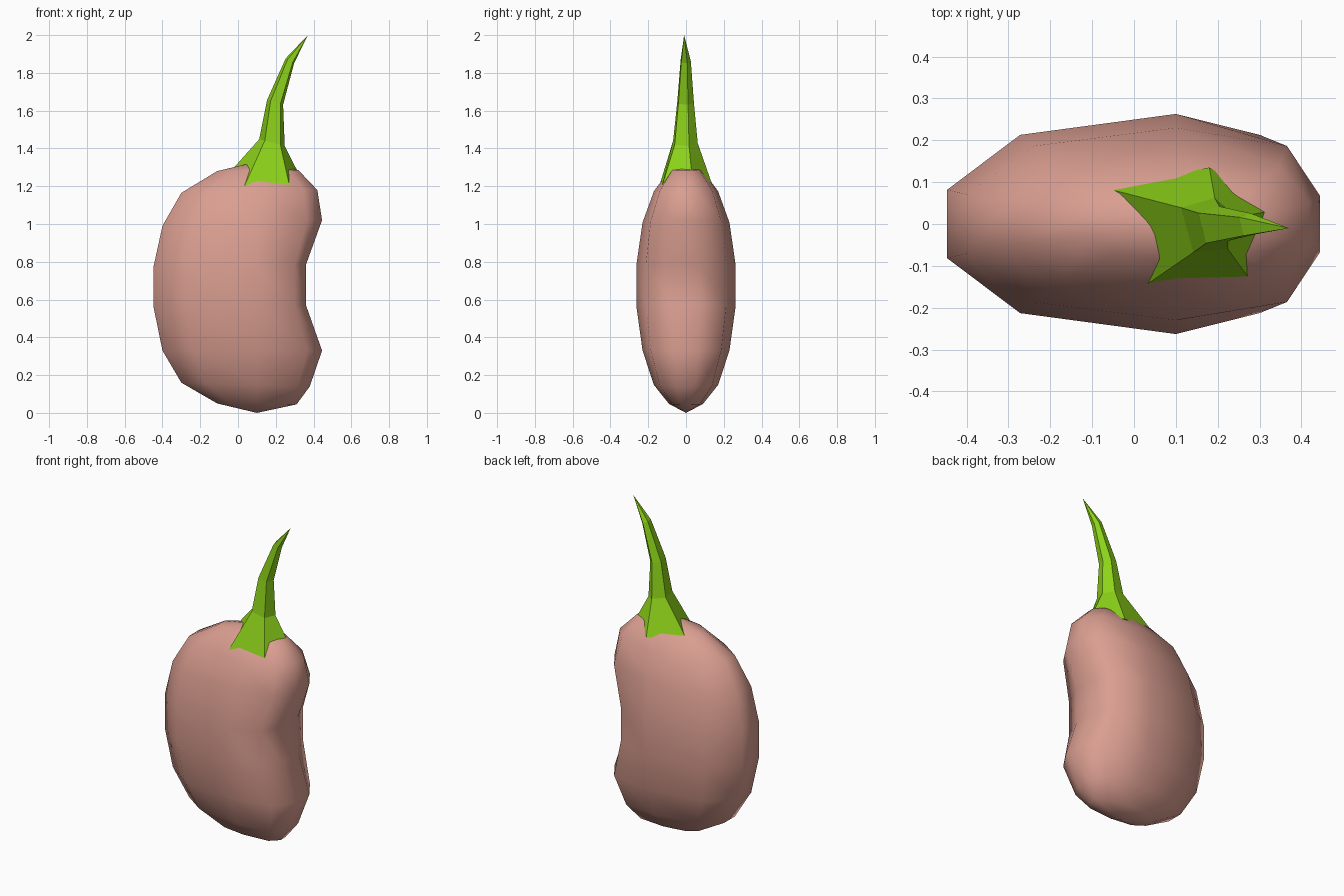
import bpy
import bmesh

if "Cube" in bpy.data.objects:
    bpy.data.objects.remove(bpy.data.objects["Cube"])


def material(name, color):
    mat = bpy.data.materials.new(name)
    mat.diffuse_color = color
    mat.use_nodes = True
    mat.node_tree.nodes["Principled BSDF"].inputs["Base Color"].default_value = mat.diffuse_color
    return mat


def loft(name, rings, mat, start=None, end=None, smooth=False):
    """Bridge equal-sized rings; close each end with a tip point or a flat cap."""
    bm = bmesh.new()
    rows = [[bm.verts.new(p) for p in ring] for ring in rings]
    n = len(rows[0])
    for a, b in zip(rows, rows[1:]):
        for i in range(n):
            j = (i + 1) % n
            bm.faces.new((a[i], a[j], b[j], b[i]))
    for row, tip in ((rows[0], start), (rows[-1], end)):
        if tip is None:
            bm.faces.new(row)
        else:
            v = bm.verts.new(tip)
            for i in range(n):
                bm.faces.new((row[i], row[(i + 1) % n], v))
    bmesh.ops.recalc_face_normals(bm, faces=bm.faces[:])
    mesh = bpy.data.meshes.new(name)
    bm.to_mesh(mesh)
    bm.free()
    for p in mesh.polygons:
        p.use_smooth = smooth
    mesh.materials.append(mat)
    obj = bpy.data.objects.new(name, mesh)
    bpy.context.collection.objects.link(obj)
    return obj


# Bean body: left x, left z, right x, right z, half thickness
CX = 0.10
profile = [
    (-0.11, 0.05, 0.31, 0.045, 0.09),
    (-0.30, 0.16, 0.38, 0.14, 0.17),
    (-0.40, 0.33, 0.445, 0.33, 0.23),
    (-0.447, 0.56, 0.36, 0.57, 0.263),
    (-0.447, 0.775, 0.36, 0.785, 0.263),
    (-0.40, 0.99, 0.445, 1.02, 0.23),
    (-0.30, 1.165, 0.42, 1.18, 0.17),
    (-0.11, 1.28, 0.32, 1.285, 0.09),
]
# One side of the ten-sided section: fraction along x, fraction of thickness
half = [(-1, 0.31), (-0.68, 0.81), (0, 1), (0.77, 0.81), (1, 0.29)]
section = half + [(t, -y) for t, y in reversed(half)]


def body_ring(xl, zl, xr, zr, h):
    pts = []
    for t, y in section:
        x = CX + t * (CX - xl if t < 0 else xr - CX)
        z = zl + (zr - zl) * (x - xl) / (xr - xl)
        pts.append((x, y * h, z))
    return pts


loft("bean_body", [body_ring(*p) for p in profile],
     material("bean_pink", (0.70, 0.34, 0.28, 1)),
     start=(CX, 0, 0), end=(CX, 0, 1.33), smooth=True)

# Five-pointed leaf cap that narrows into a bent stem
cap = [(-0.065, 0.085, 1.25), (0.18, 0.135, 1.22), (0.345, 0.035, 1.22),
       (0.275, -0.13, 1.19), (0.025, -0.148, 1.18)]
# Stem stations: centre x, centre z, x scale, y scale, tilt
stations = [(0.184, 1.43, 0.33, 0.46, 0.26),
            (0.199, 1.643, 0.207, 0.31, 0.29),
            (0.276, 1.863, 0.11, 0.19, 0.55)]
rings = [cap]
for cx, cz, sx, sy, tilt in stations:
    rings.append([(cx + (x - 0.153) * sx, y * sy, cz - tilt * (x - 0.153) * sx)
                  for x, y, _ in cap])
loft("cap_and_stem", rings, material("stem_green", (0.27, 0.66, 0.01, 1)),
     end=(0.37, -0.01, 2.0))
